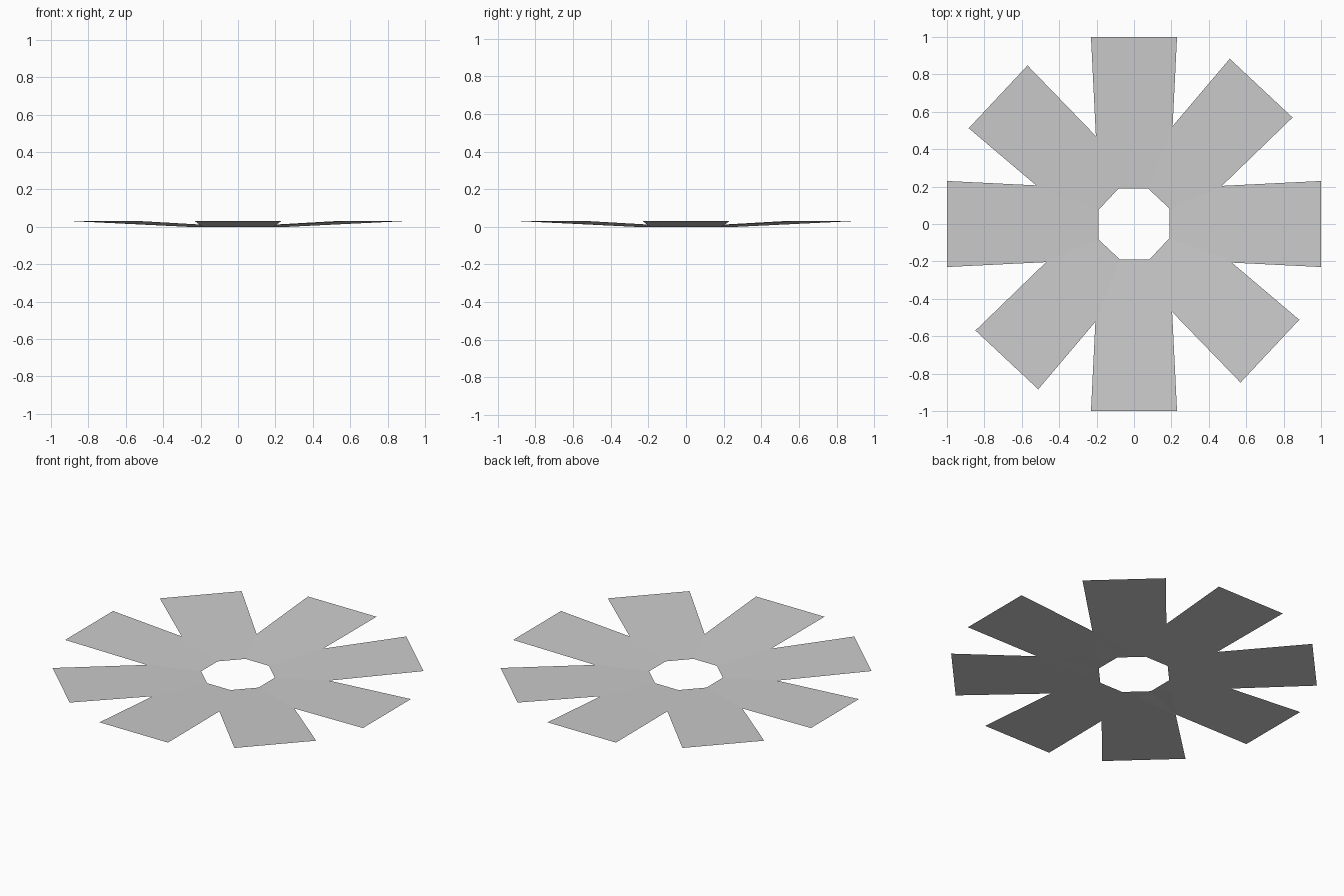
import bpy
import bmesh
from math import radians
from mathutils import Matrix, Vector

cube = bpy.data.objects.get("Cube")
if cube:
    bpy.data.objects.remove(cube, do_unlink=True)

# Single plain grey
grey = bpy.data.materials.new("plain_grey")
grey.use_nodes = True
colour = (0.6, 0.6, 0.6, 1)
grey.diffuse_color = colour
grey.node_tree.nodes["Principled BSDF"].inputs["Base Color"].default_value = colour

INNER, INNER_HALF = 0.19, 0.19
OUTER_HALF, RISE = 0.23, 0.03


def make_blade(name, angle, reach):
    """Thin tapered sheet that rises gently from the hub to its tip."""
    bm = bmesh.new()
    profile = [(INNER, -INNER_HALF, 0), (reach, -OUTER_HALF, RISE),
               (reach, OUTER_HALF, RISE), (INNER, INNER_HALF, 0)]
    bm.faces.new([bm.verts.new(Vector(p)) for p in profile])
    bm.transform(Matrix.Rotation(radians(angle), 4, "Z"))
    mesh = bpy.data.meshes.new(name)
    bm.to_mesh(mesh)
    bm.free()
    mesh.materials.append(grey)
    bpy.context.collection.objects.link(bpy.data.objects.new(name, mesh))


# Four straight blades and four diagonal ones, set slightly past halfway
for i in range(4):
    make_blade(f"straight_blade_{i + 1}", 90 * i, 1.0)
    make_blade(f"diagonal_blade_{i + 1}", 90 * i + 46.9, 0.995)
